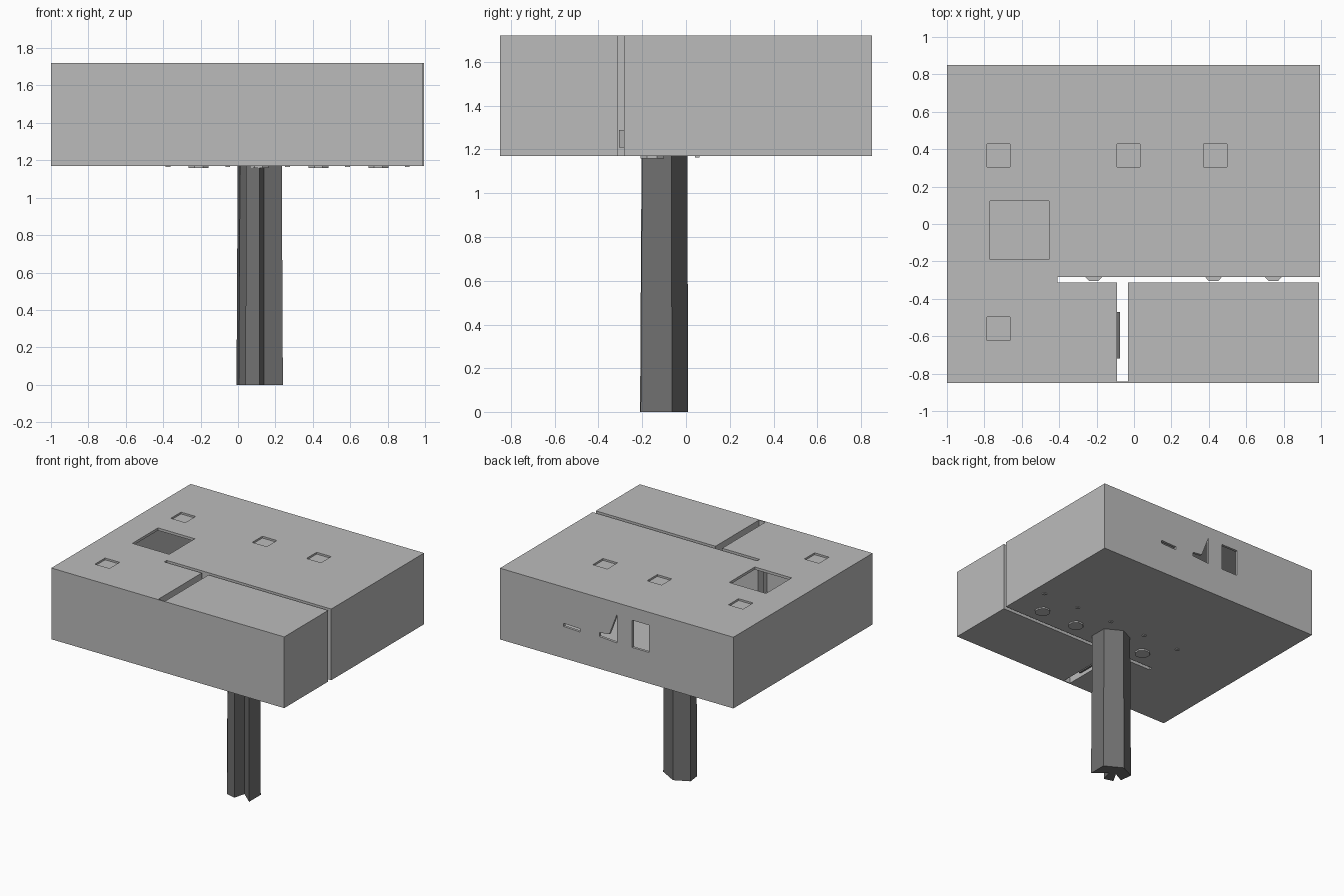
import bpy, bmesh, math
from mathutils import Vector

if "Cube" in bpy.data.objects:
    bpy.data.objects.remove(bpy.data.objects["Cube"])

def material(name, v):
    m = bpy.data.materials.new(name)
    m.diffuse_color = (v, v, v, 1)
    m.use_nodes = True
    m.node_tree.nodes["Principled BSDF"].inputs["Base Color"].default_value = m.diffuse_color
    return m

LIGHT = material("light grey", 0.5)
DARK = material("dark grey", 0.165)
BOTTOM, TOP = 1.17, 1.72

def prism(name, pts, lo, hi, mat, axis="z"):
    """Extrude a 2D outline along z (points x,y) or along y (points x,z)."""
    place = (lambda p, h: (p[0], p[1], h)) if axis == "z" else (lambda p, h: (p[0], h, p[1]))
    bm = bmesh.new()
    a = [bm.verts.new(place(p, lo)) for p in pts]
    b = [bm.verts.new(place(p, hi)) for p in pts]
    bm.faces.new(a)
    bm.faces.new(b)
    for i in range(len(pts)):
        j = (i + 1) % len(pts)
        bm.faces.new((a[i], a[j], b[j], b[i]))
    bmesh.ops.recalc_face_normals(bm, faces=bm.faces)
    me = bpy.data.meshes.new(name)
    bm.to_mesh(me)
    bm.free()
    me.materials.append(mat)
    ob = bpy.data.objects.new(name, me)
    bpy.context.collection.objects.link(ob)
    return ob

def rect(x0, x1, y0, y1):
    return [(x0, y0), (x1, y0), (x1, y1), (x0, y1)]

def shell(ob, cutters=()):
    """Hollow out a block, cut its openings, and bake the result."""
    s = ob.modifiers.new("walls", "SOLIDIFY")
    s.thickness, s.offset, s.use_even_offset = 0.02, -1, True
    for c in cutters:
        m = ob.modifiers.new("opening", "BOOLEAN")
        m.operation, m.solver, m.object = "DIFFERENCE", "EXACT", c
    dg = bpy.context.evaluated_depsgraph_get()
    me = bpy.data.meshes.new_from_object(ob.evaluated_get(dg))
    ob.modifiers.clear()
    ob.data = me
    for c in cutters:
        bpy.data.objects.remove(c)

# Openings: roof hatch, four shallow skylights, three rear windows
cuts = [prism("hatch_cut", rect(-0.77, -0.455, -0.19, 0.123), 1.6, 1.8, LIGHT)]
for x, y in ((-0.725, 0.367), (-0.03, 0.367), (0.434, 0.367), (-0.725, -0.56)):
    cuts.append(prism("skylight_cut", rect(x - 0.062, x + 0.062, y - 0.062, y + 0.062),
                      TOP - 0.014, 1.8, LIGHT))
for outline in (rect(-0.28, -0.135, 1.41, 1.62),
                [(0.145, 1.42), (0.145, 1.45), (0.06, 1.46), (-0.005, 1.63), (-0.005, 1.41)],
                [(0.45, 1.415), (0.45, 1.44), (0.31, 1.435), (0.31, 1.41)]):
    cuts.append(prism("window_cut", outline, 0.8, 0.9, LIGHT, "y"))

# Main L-shaped block with the narrow passage
main = prism("main_block", [(-1, -0.85), (-0.09, -0.85), (-0.09, -0.313), (-0.41, -0.313),
                            (-0.41, -0.283), (0.995, -0.283), (0.995, 0.85), (-1, 0.85)],
             BOTTOM, TOP, LIGHT)
shell(main, cuts)

# Separate front right block
front = prism("front_block", rect(-0.033, 0.99, -0.85, -0.313), BOTTOM, TOP, LIGHT)
shell(front)

# Thin panel closing the passage at the front, and the passage door
prism("passage_panel", rect(-0.09, -0.033, -0.85, -0.842), BOTTOM, TOP, LIGHT)
prism("passage_door", rect(-0.09, -0.076, -0.72, -0.47), 1.2, 1.5, DARK)

# Fittings under the floor and on the passage wall
for i in range(4):
    x = -0.21 + 0.32 * i
    disc = [(x + 0.058 * math.cos(a * math.pi / 4 + math.pi / 8),
             -0.155 + 0.058 * math.sin(a * math.pi / 4 + math.pi / 8)) for a in range(8)]
    prism("floor_light", disc, BOTTOM - 0.012, BOTTOM, LIGHT)
    if i != 1:
        prism("wall_light", [(x - 0.05, -0.283), (x - 0.03, -0.305), (x + 0.02, -0.305),
                             (x + 0.04, -0.283)], 1.21, 1.29, LIGHT)
for i in range(5):
    x = -0.375 + 0.32 * i
    prism("floor_stud", rect(x - 0.013, x + 0.013, 0.04, 0.062), BOTTOM - 0.007, BOTTOM, LIGHT)

# Notched support post, slightly tapered upwards
post = prism("support_post", [(0.24, -0.207), (0.24, -0.065), (0.105, 0.01), (-0.008, -0.045),
                              (0.005, -0.144), (0.09, -0.1), (0.04, -0.19), (0.115, -0.21),
                              (0.14, -0.12)], 0, BOTTOM, DARK)
centre = Vector((0.12, -0.07))
for v in post.data.vertices:
    if v.co.z > 1:
        v.co.xy = centre + (v.co.xy - centre) * 0.95
